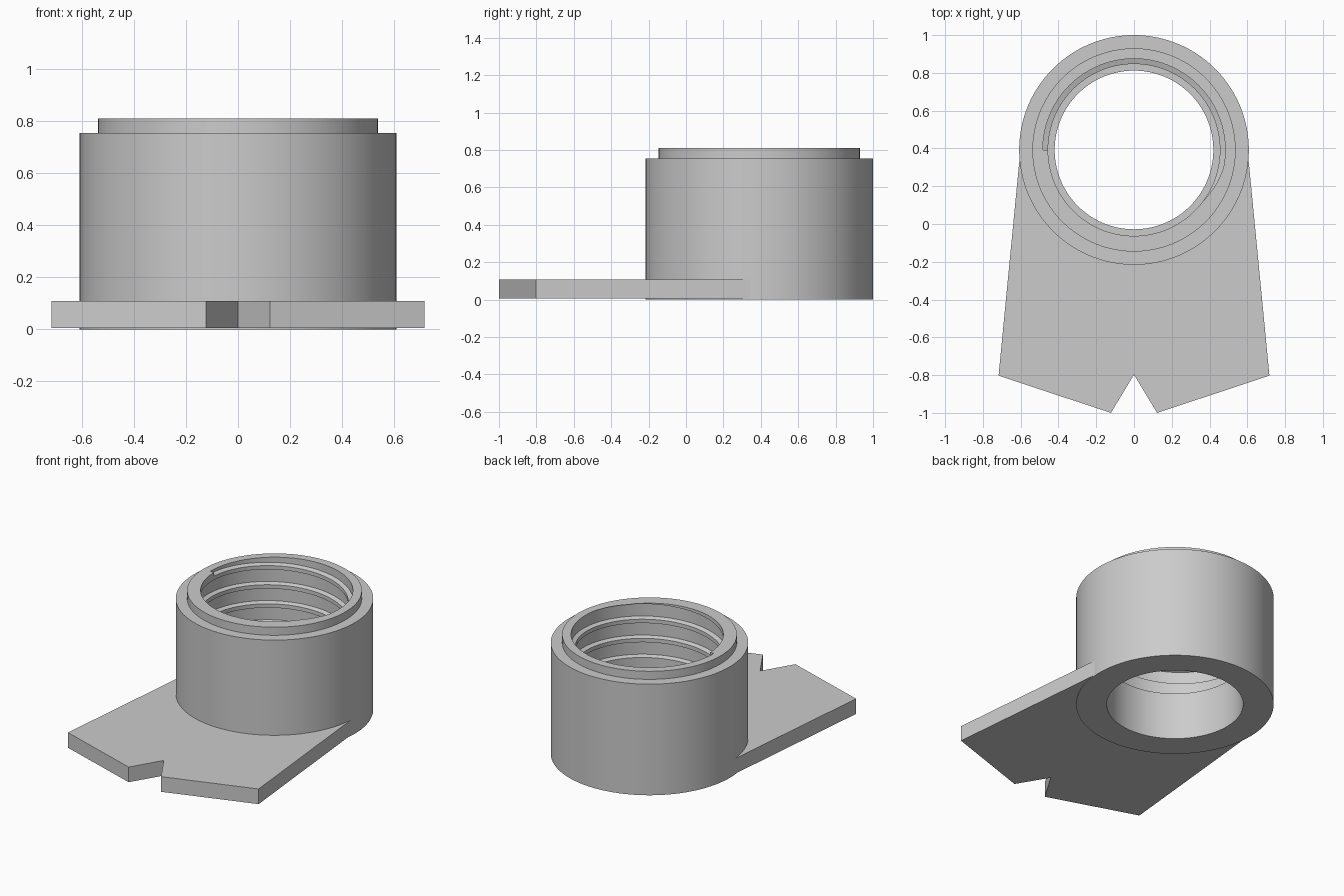
import bpy
import bmesh
from math import sin, cos, pi, radians

old = bpy.data.objects.get("Cube")
if old:
    bpy.data.objects.remove(old, do_unlink=True)

grey = bpy.data.materials.new("plain grey")
grey.use_nodes = True
colour = (0.6, 0.6, 0.6, 1)
grey.diffuse_color = colour
grey.node_tree.nodes["Principled BSDF"].inputs["Base Color"].default_value = colour

CENTRE_Y = 0.392
SEGMENTS = 128


def make_object(name, bm):
    bmesh.ops.recalc_face_normals(bm, faces=bm.faces)
    mesh = bpy.data.meshes.new(name)
    bm.to_mesh(mesh)
    bm.free()
    mesh.materials.append(grey)
    obj = bpy.data.objects.new(name, mesh)
    bpy.context.collection.objects.link(obj)
    return obj


def polar(radius, angle, z):
    return (radius * cos(angle), CENTRE_Y + radius * sin(angle), z)


def sweep(bm, profile, angles, rise, closed):
    """Carry an (r, z) section round the collar axis, climbing by rise per turn."""
    rings = [[bm.verts.new(polar(r, a, z + rise * (a - angles[0]) / (2 * pi)))
              for r, z in profile] for a in angles]
    pairs = list(zip(rings, rings[1:]))
    if closed:
        pairs.append((rings[-1], rings[0]))
    n = len(profile)
    for one, two in pairs:
        for i in range(n):
            j = (i + 1) % n
            bm.faces.new((one[i], one[j], two[j], two[i]))
    if not closed:
        bm.faces.new(rings[0])
        bm.faces.new(rings[-1])


# Collar: stepped top, narrow lower bore and wider upper bore
section = [(0.42, 0), (0.608, 0), (0.608, 0.755), (0.538, 0.755),
           (0.538, 0.81), (0.455, 0.81), (0.455, 0.32), (0.42, 0.32)]
bm = bmesh.new()
sweep(bm, section, [2 * pi * i / SEGMENTS for i in range(SEGMENTS)], 0, True)
collar = make_object("threaded_collar", bm)

# Helical groove cutter, ending abruptly on the left of the rim
pitch, turns, top_z = 0.13, 3.5, 0.785
steps = int(turns * 96)
start = pi - turns * 2 * pi
low = top_z - pitch * turns
groove = [(0.435, low - 0.007), (0.483, low + 0.009),
          (0.483, low + 0.094), (0.435, low + 0.11)]
bm = bmesh.new()
sweep(bm, groove, [start + turns * 2 * pi * i / steps for i in range(steps + 1)],
      pitch, False)
cutter = make_object("thread_cutter", bm)
cutter.hide_render = True

cut = collar.modifiers.new("thread", 'BOOLEAN')
cut.operation = 'DIFFERENCE'
cut.solver = 'EXACT'
cut.object = cutter
bpy.context.view_layer.objects.active = collar
collar.select_set(True)
bpy.ops.object.modifier_apply(modifier=cut.name)
bpy.data.objects.remove(cutter, do_unlink=True)

# Base plate: flared sides, notched front, rear edge buried in the collar wall
half = [(0.606, 0.345), (0.717, -0.803), (0.122, -1.0)]
outline = half + [(0, -0.797)] + [(-x, y) for x, y in reversed(half)]
outline += [polar(0.52, radians(a), 0)[:2] for a in range(-180, 1, 5)]
bm = bmesh.new()
face = bm.faces.new([bm.verts.new((x, y, 0.005)) for x, y in outline])
extruded = bmesh.ops.extrude_face_region(bm, geom=[face])["geom"]
for v in extruded:
    if isinstance(v, bmesh.types.BMVert):
        v.co.z = 0.108
if not any(f.normal.z < 0 and f.calc_center_median().z < 0.01 for f in bm.faces):
    bm.normal_update()
plate = make_object("base_plate", bm)

# Smooth the curved walls, keep the corners crisp
bpy.ops.object.select_all(action='DESELECT')
bpy.context.view_layer.objects.active = collar
collar.select_set(True)
bpy.ops.object.shade_smooth_by_angle(angle=radians(25))
